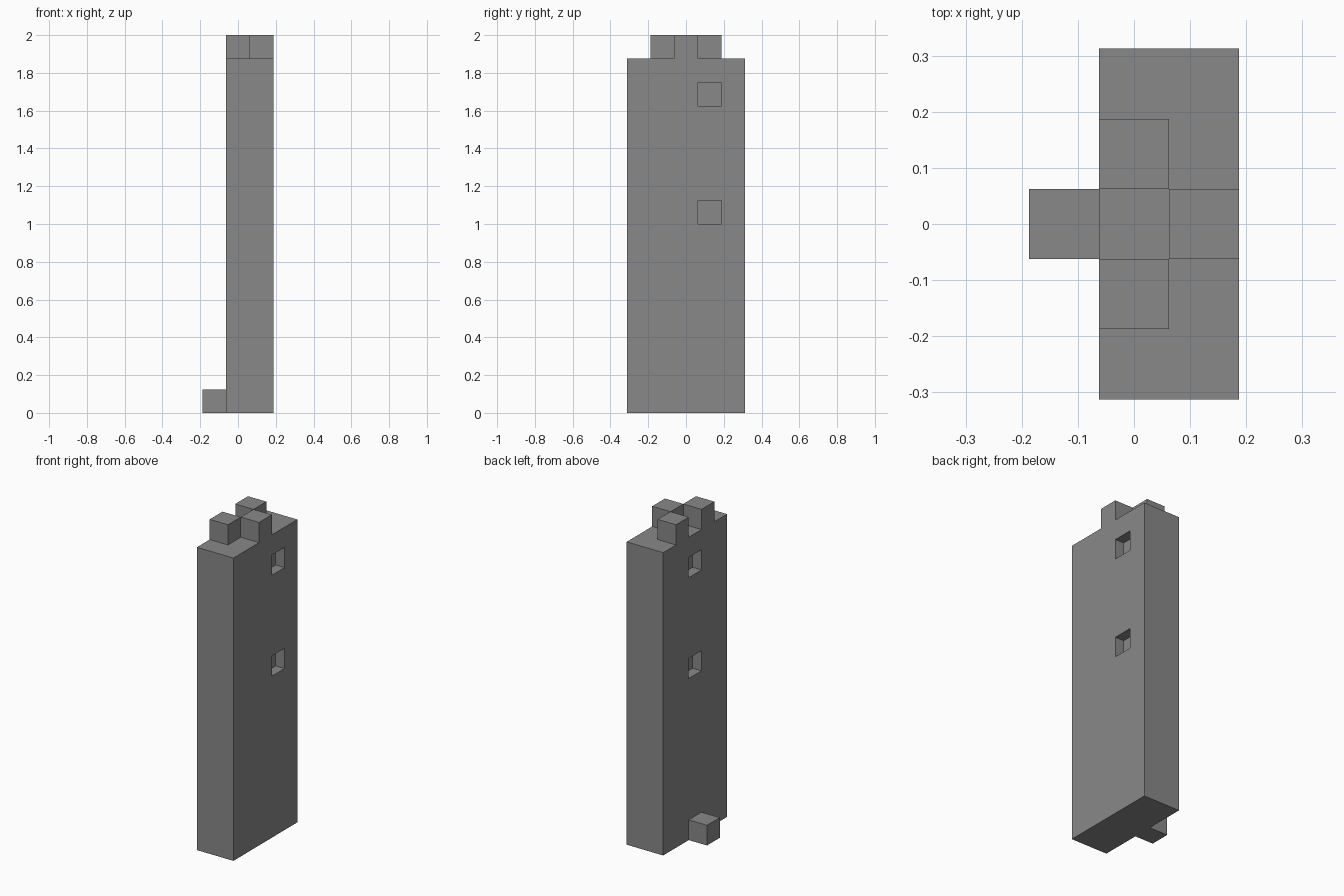
import bpy

if "Cube" in bpy.data.objects:
    bpy.data.objects.remove(bpy.data.objects["Cube"], do_unlink=True)

U = 0.125  # one block

grey = bpy.data.materials.new("stone_grey")
grey.use_nodes = True
colour = (0.25, 0.25, 0.25, 1)
grey.diffuse_color = colour
grey.node_tree.nodes["Principled BSDF"].inputs["Base Color"].default_value = colour


def box(name, centre, size):
    """Flat box; centre and size are given in blocks."""
    bpy.ops.mesh.primitive_cube_add(size=1, location=[c * U for c in centre])
    ob = bpy.context.object
    ob.name = name
    ob.scale = [s * U for s in size]
    bpy.ops.object.transform_apply(location=False, rotation=False, scale=True)
    ob.data.materials.append(grey)
    return ob


def cut_pit(target, centre, size):
    """Subtract a box from the target."""
    cutter = box("pit_cutter", centre, size)
    cutter.hide_render = True
    mod = target.modifiers.new("pit", "BOOLEAN")
    mod.operation = "DIFFERENCE"
    mod.solver = "EXACT"
    mod.object = cutter
    bpy.context.view_layer.objects.active = target
    bpy.ops.object.modifier_apply(modifier=mod.name)
    bpy.data.objects.remove(cutter, do_unlink=True)


# Tall slab
slab = box("slab", (0.5, 0, 7.5), (2, 5, 15))

# Square pits, one block deep, two on each broad side
for z in (8.5, 13.5):
    cut_pit(slab, (1.51, 1, z), (2 - 1.01, 1, 1))
    cut_pit(slab, (-0.51, 0, z), (2 - 1.01, 1, 1))

# Three studs on top around an empty centre
box("front_stud", (0, -1, 15.5), (1, 1, 1))
box("back_stud", (0, 1, 15.5), (1, 1, 1))
box("left_stud", (1, 0, 15.5), (1, 1, 1))

# Foot at the base
box("foot", (-1, 0, 0.5), (1, 1, 1))
